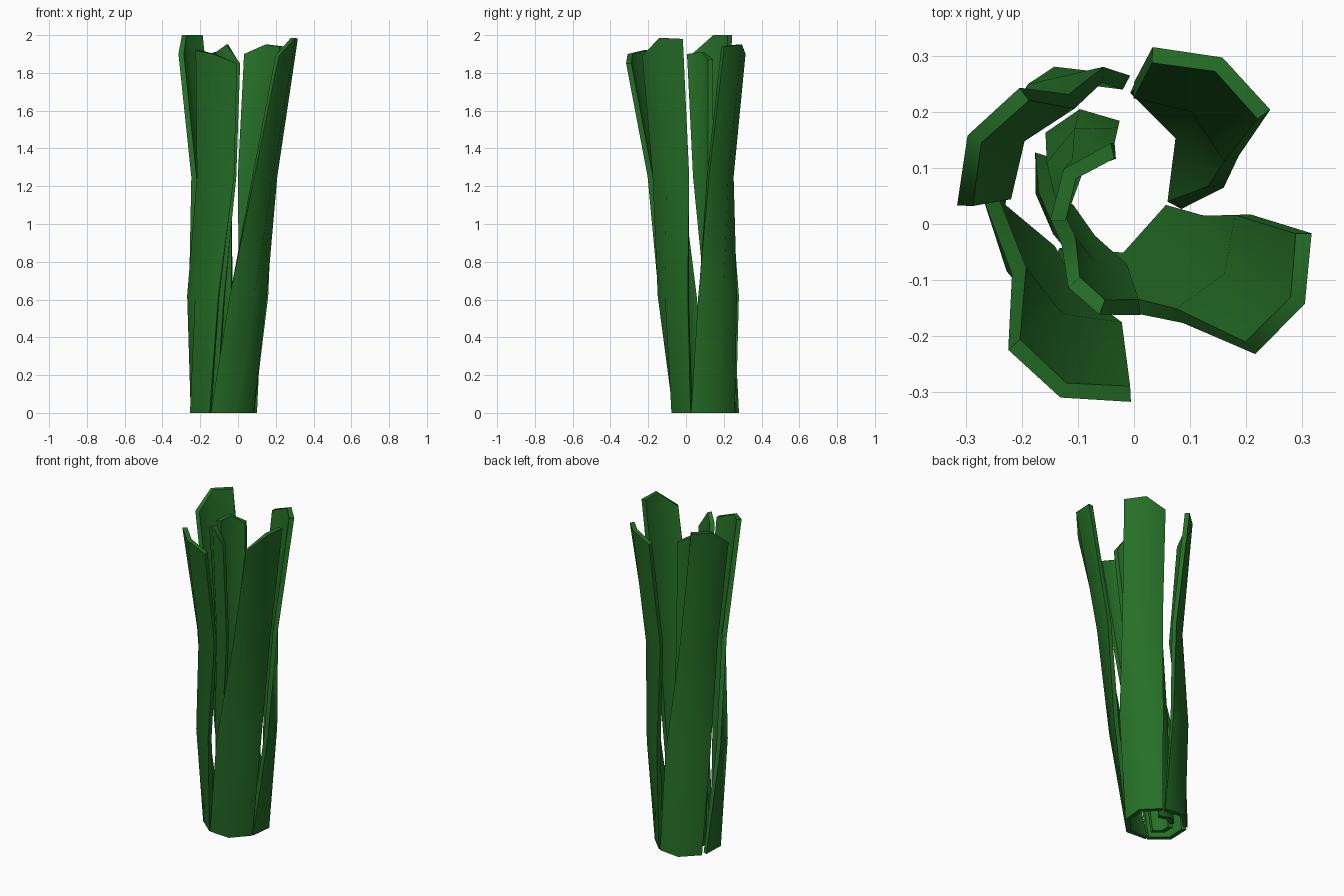
import bpy, bmesh
from math import sin, cos, radians

if "Cube" in bpy.data.objects:
    bpy.data.objects.remove(bpy.data.objects["Cube"])

green = bpy.data.materials.new("leaf green")
green.diffuse_color = (0.019, 0.16, 0.02, 1)
green.use_nodes = True
green.node_tree.nodes["Principled BSDF"].inputs["Base Color"].default_value = green.diffuse_color

# bundle axis: height, centre x, centre y, outer radius, twist, half angle
LEVELS = [(0.0, -0.08, 0.10, 0.18, -43, 43),
          (0.62, -0.055, 0.065, 0.215, -26, 36),
          (1.25, -0.02, 0.025, 0.228, -7, 30),
          (1.93, 0.0, 0.0, 0.317, 0, 22)]
THICK = 0.028


def stalk(name, angle, tops, radii=None, spans=None):
    """Curved channel strip lofted through the levels; tops = tip heights across it."""
    bm = bmesh.new()
    rings = []
    for k, (z, cx, cy, r, twist, half) in enumerate(LEVELS):
        if radii:
            r, half = radii[k], spans[k]

        def point(t, inset):
            a = radians(angle + twist + t * half * (1 - inset * 0.6))
            rad = r * (1.06 if t == 0 else 1.0) - inset * 1.0
            h = tops[t + 1] if k == 3 else z
            return bm.verts.new((cx + rad * cos(a), cy + rad * sin(a), h))

        outer = [point(t, 0) for t in (-1, 0, 1)]
        inner = [point(t, THICK) for t in (1, 0, -1)]
        rings.append(outer + inner)
    for lo, hi in zip(rings, rings[1:]):
        for i in range(6):
            j = (i + 1) % 6
            bm.faces.new((lo[i], lo[j], hi[j], hi[i]))
    # end caps
    for ring in (rings[0], rings[-1]):
        o0, o1, o2, i2, i1, i0 = ring
        bm.faces.new((o0, o1, i1, i0))
        bm.faces.new((o1, o2, i2, i1))
    bmesh.ops.recalc_face_normals(bm, faces=bm.faces)
    me = bpy.data.meshes.new(name)
    bm.to_mesh(me)
    bm.free()
    me.materials.append(green)
    me.shade_smooth()
    me.set_sharp_from_angle(angle=radians(60))
    ob = bpy.data.objects.new(name, me)
    bpy.context.collection.objects.link(ob)


# four outer stalks
stalk("outer_stalk_front", -113, (1.92, 1.9, 1.85))
stalk("outer_stalk_right", -25, (1.89, 1.985, 1.98))
stalk("outer_stalk_back", 62, (1.94, 1.95, 1.9))
stalk("outer_stalk_left", 152, (2.0, 2.0, 1.9))

# two inner stalks, narrower and closer to the axis
INNER_R = (0.1, 0.115, 0.125, 0.163)
stalk("inner_stalk_front", -111, (1.91, 1.95, 1.85), INNER_R, (42, 38, 33, 25))
stalk("inner_stalk_left", 142, (1.87, 1.91, 1.9), (0.1, 0.11, 0.12, 0.15), (42, 40, 38, 36))
